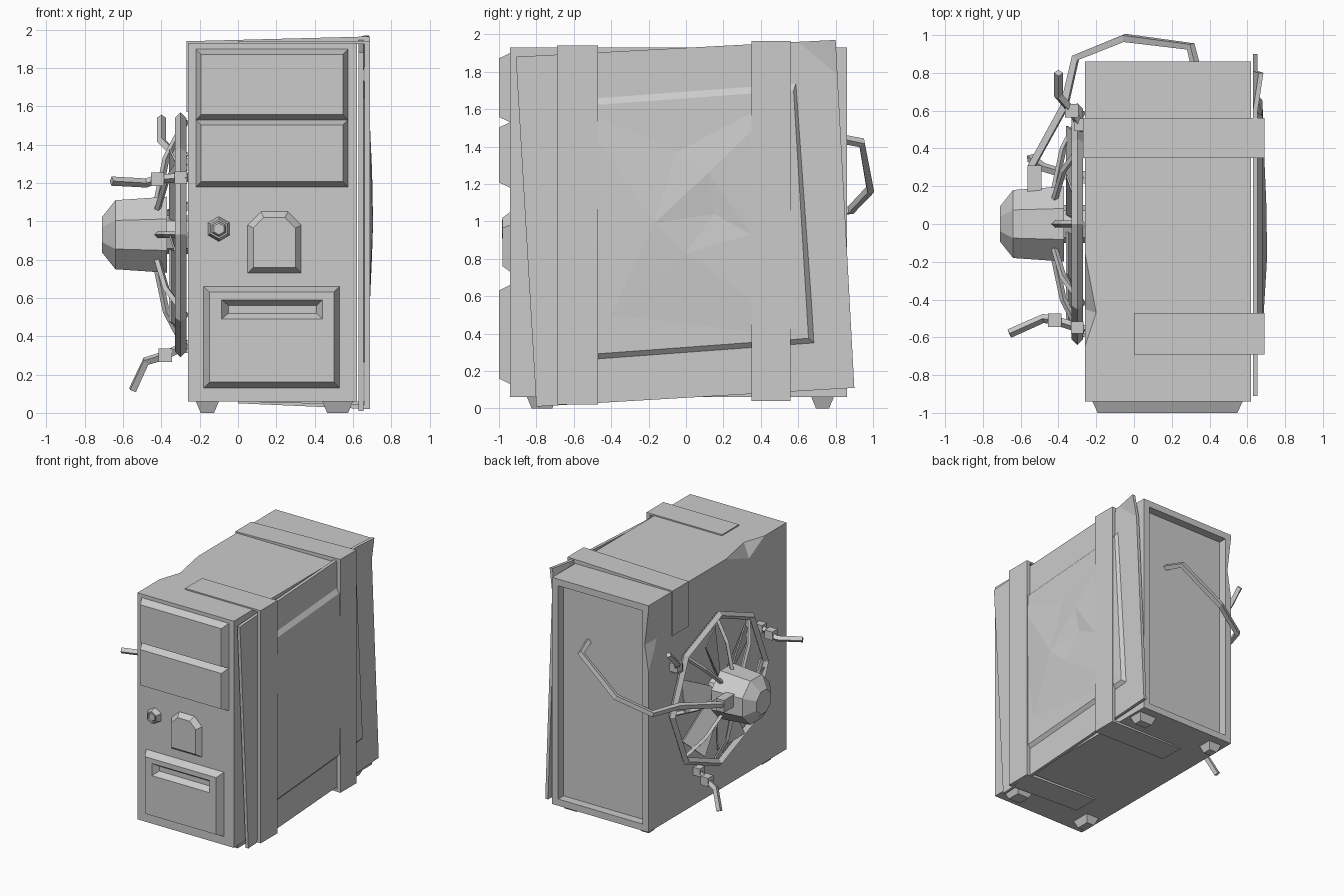
import bpy, bmesh
from math import cos, sin, tau
from mathutils import Vector
from mathutils.geometry import delaunay_2d_cdt

cube = bpy.data.objects.get("Cube")
if cube:
    bpy.data.objects.remove(cube)

GREY = (0.6, 0.6, 0.6, 1)
mat = bpy.data.materials.new("plain grey")
mat.use_nodes = True
mat.diffuse_color = GREY
mat.node_tree.nodes["Principled BSDF"].inputs["Base Color"].default_value = GREY


def finish(name, bm, fix=True):
    if fix:
        bmesh.ops.recalc_face_normals(bm, faces=bm.faces)
    me = bpy.data.meshes.new(name)
    bm.to_mesh(me)
    bm.free()
    me.materials.append(mat)
    ob = bpy.data.objects.new(name, me)
    bpy.context.collection.objects.link(ob)
    return ob


def loft(name, rings):
    """Skin matching point loops and cap both ends."""
    bm = bmesh.new()
    loops = [[bm.verts.new(p) for p in r] for r in rings]
    for a, b in zip(loops, loops[1:]):
        for i in range(len(a)):
            j = (i + 1) % len(a)
            bm.faces.new((a[i], a[j], b[j], b[i]))
    bm.faces.new(loops[0])
    bm.faces.new(loops[-1])
    return finish(name, bm)


def hull(name, pts):
    bm = bmesh.new()
    for p in pts:
        bm.verts.new(p)
    bmesh.ops.convex_hull(bm, input=bm.verts)
    return finish(name, bm)


def rect(x0, x1, z0, z1, y):
    return [(x0, y, z0), (x1, y, z0), (x1, y, z1), (x0, y, z1)]


def block(name, c, s):
    return loft(name, [rect(c[0] - s / 2, c[0] + s / 2, c[2] - s / 2, c[2] + s / 2, c[1] + d)
                       for d in (-s / 2, s / 2)])


def tube(name, pts, r, closed=False):
    """Four-sided bar following a path."""
    cu = bpy.data.curves.new(name, 'CURVE')
    cu.dimensions = '3D'
    cu.bevel_depth, cu.bevel_resolution, cu.use_fill_caps = r, 0, True
    sp = cu.splines.new('POLY')
    sp.points.add(len(pts) - 1)
    for q, p in zip(sp.points, pts):
        q.co = (*p, 1)
    sp.use_cyclic_u = closed
    tmp = bpy.data.objects.new(name + "_path", cu)
    bm = bmesh.new()
    me = tmp.to_mesh()
    bm.from_mesh(me)
    tmp.to_mesh_clear()
    bpy.data.objects.remove(tmp)
    for f in bm.faces:
        f.smooth = False
    return finish(name, bm)


# Case with a recessed back
L, R, B, T, F, K = -0.26, 0.62, 0.06, 1.93, -0.94, 0.86
m = 0.055
case = loft("case", [rect(L, R, B, T, F), rect(L, R, B, T, K),
                     rect(L + m, R - m, B + m, T - m, K),
                     rect(L + m, R - m, B + m, T - m, K - 0.07)])

# Dents knocked out of the case edges
dents = [
    [(L, -0.15, T), (L, -0.65, T), (-0.20, -0.47, T), (L, -0.45, 1.82), (L - 0.1, -0.42, T + 0.1)],
    [(L, K, 1.89), (L, K, 1.38), (-0.225, K, 1.6), (L, 0.75, 1.62), (L - 0.1, K + 0.1, 1.62)],
]
for pts in dents:
    cutter = hull("dent_cutter", pts)
    mod = case.modifiers.new("dent", 'BOOLEAN')
    mod.object, mod.operation, mod.solver = cutter, 'DIFFERENCE', 'EXACT'
    dg = bpy.context.evaluated_depsgraph_get()
    dg.update()
    me = bpy.data.meshes.new_from_object(case.evaluated_get(dg))
    case.modifiers.clear()
    case.data = me
    bpy.data.objects.remove(cutter)


# Front plates
def plate(name, x0, x1, z0, z1, y, b, extra=()):
    return loft(name, [rect(x0, x1, z0, z1, F), rect(x0 + b, x1 - b, z0 + b, z1 - b, y), *extra])


plate("upper_bay", -0.22, 0.575, 1.53, 1.90, -1.0, 0.028)
plate("lower_bay", -0.22, 0.575, 1.18, 1.53, -1.0, 0.028)
plate("lower_cover", -0.18, 0.53, 0.13, 0.66, -1.0, 0.03,
      [rect(-0.085, 0.44, 0.49, 0.59, -1.0), rect(-0.05, 0.41, 0.52, 0.56, -0.955)])


def arch(i, y):
    x0, x1, z0, z1, c = 0.05 + i, 0.33 - i, 0.73 + i, 1.05 - i, 0.07 - i * 0.5
    return [(x0, y, z0), (x1, y, z0), (x1, y, z1 - c), (x1 - c, y, z1), (x0 + c, y, z1), (x0, y, z1 - c)]


loft("arched_plate", [arch(0, F), arch(0.03, -0.98)])


def hexagon(r, y):
    return [(-0.1 + r * sin(tau * i / 6), y, 0.96 + r * cos(tau * i / 6)) for i in range(6)]


loft("power_button", [hexagon(0.065, F), hexagon(0.05, -0.985), hexagon(0.04, -0.985),
                      hexagon(0.04, -0.965), hexagon(0.03, -0.98)])

# Feet
for x0, x1 in ((-0.22, -0.10), (0.44, 0.60)):
    for y0, y1 in ((-0.85, -0.69), (0.67, 0.79)):
        loft("foot", [[(x0 + d, y0 + d, z), (x1 - d, y0 + d, z), (x1 - d, y1 - d, z), (x0 + d, y1 - d, z)]
                      for d, z in ((0, B), (0.025, 0))])

# Crooked side panel with a bent corner
slab = [(-0.80, 0.01), (0.90, 0.11), (0.81, 1.78), (0.60, 1.96), (-0.91, 1.88)]
loft("side_panel", [[(x, y, z) for y, z in slab] for x in (0.63, 0.655)])
hull("bent_corner", [(x, y, z) for x in (0.63, 0.655) for y, z in slab[2:4]]
     + [(0.66, 0.80, 1.97), (0.685, 0.80, 1.97)])

# Raised field of the panel, crumpled in the middle
base = [(-0.53, 0.255), (0.69, 0.345), (0.59, 1.745), (-0.62, 1.655)]
top = [(-0.50, 0.29), (0.655, 0.375), (0.575, 1.70), (-0.585, 1.615)]
loft("panel_rim", [[(0.65, *p) for p in base], [(0.679, *p) for p in top]])
bumps = [(-0.17, 0.99, 0.705), (0.12, 1.26, 0.70), (0.15, 1.04, 0.682), (0, 0.83, 0.70),
         (0.35, 0.93, 0.69), (-0.4, 0.5, 0.68), (-0.05, 1.37, 0.682)]
flat = [Vector(p) for p in top] + [Vector(b[:2]) for b in bumps]
height = [0.68] * 4 + [b[2] for b in bumps]
co, _, tris, *_ = delaunay_2d_cdt(flat, [], [], 0, 1e-5)
bm = bmesh.new()
vs = []
for v in co:
    k = min(range(len(flat)), key=lambda n: (flat[n] - v).length)
    vs.append(bm.verts.new((height[k], v.x, v.y)))
for t in tris:
    bm.faces.new([vs[i] for i in t])
finish("crumpled_face", bm, fix=False)


# Straps around the case
def strap(name, y0, y1, prof):
    loft(name, [[(x, y, z) for x, z in prof] for y in (y0, y1)])


strap("front_strap", -0.69, -0.47, [(0, 1.94), (0.69, 1.94), (0.69, 0.02), (0, 0.05),
                                    (0, 0.061), (0.66, 0.045), (0.66, 1.925), (0, 1.925)])
strap("rear_strap", 0.35, 0.56, [(-0.27, 1.94), (0.69, 1.965), (0.69, 0.04), (0, 0.05), (0, 0.061),
                                 (0.66, 0.06), (0.66, 1.93), (-0.255, 1.925), (-0.255, 1.57), (-0.27, 1.57)])

# Fan on the side: hub, blades, spokes and ring
CZ = 0.93


def polar(x, r, a):
    return (x, r * cos(a), CZ + r * sin(a))


loft("fan_hub", [[polar(x, r, tau * (i + 0.5) / 8) for i in range(8)]
                 for x, r in ((-0.37, 0.215), (-0.64, 0.195), (-0.71, 0.1))])
loft("fan_axle", [[polar(x, 0.1, tau * i / 8) for i in range(8)] for x in (-0.25, -0.38)])
for i in range(6):
    a = tau * i / 6 + 0.25
    loft("fan_blade", [[polar(-0.36, r, a - w), polar(-0.28, r, a + w),
                        polar(-0.27, r, a + w), polar(-0.35, r, a - w)]
                       for r, w in ((0.09, 0.3), (0.52, 0.24))])
for i in range(8):
    a = tau * i / 8
    tube("guard_spoke", [polar(-0.43, 0.14, a), polar(-0.375, 0.4, a), polar(-0.27, 0.6, a)], 0.018)
tube("guard_ring", [polar(-0.30, 0.61, tau * i / 8) for i in range(8)], 0.03, True)

# Clamps with levers on the ring
levers = [
    [(-0.66, -0.58, 1.21), (-0.48, -0.50, 1.20), (-0.42, -0.51, 1.22), (-0.26, -0.56, 1.23)],
    [(-0.55, 0.35, 0.12), (-0.48, 0.30, 0.27), (-0.38, 0.27, 0.30), (-0.26, 0.24, 0.36)],
    [(-0.40, 0.80, 1.54), (-0.40, 0.68, 1.42), (-0.33, 0.60, 1.35), (-0.27, 0.50, 1.28)],
]
for pts in levers:
    tube("clamp_lever", pts, 0.024)
    block("clamp_joint", pts[2], 0.07)
    block("clamp_base", Vector(pts[2]).lerp(Vector(pts[3]), 0.75), 0.065)

# Cable from the back to the fan hub
tube("cable", [(0.34, 0.78, 1.45), (0.30, 0.94, 1.42), (-0.05, 0.985, 1.17), (-0.31, 0.88, 1.06),
               (-0.37, 0.62, 1.04), (-0.54, 0.31, 0.98), (-0.53, 0.2, 0.97)], 0.026)
loft("cable_plug", [rect(-0.565, -0.49, 0.92, 1.02, y) for y in (0.14, 0.31)])
